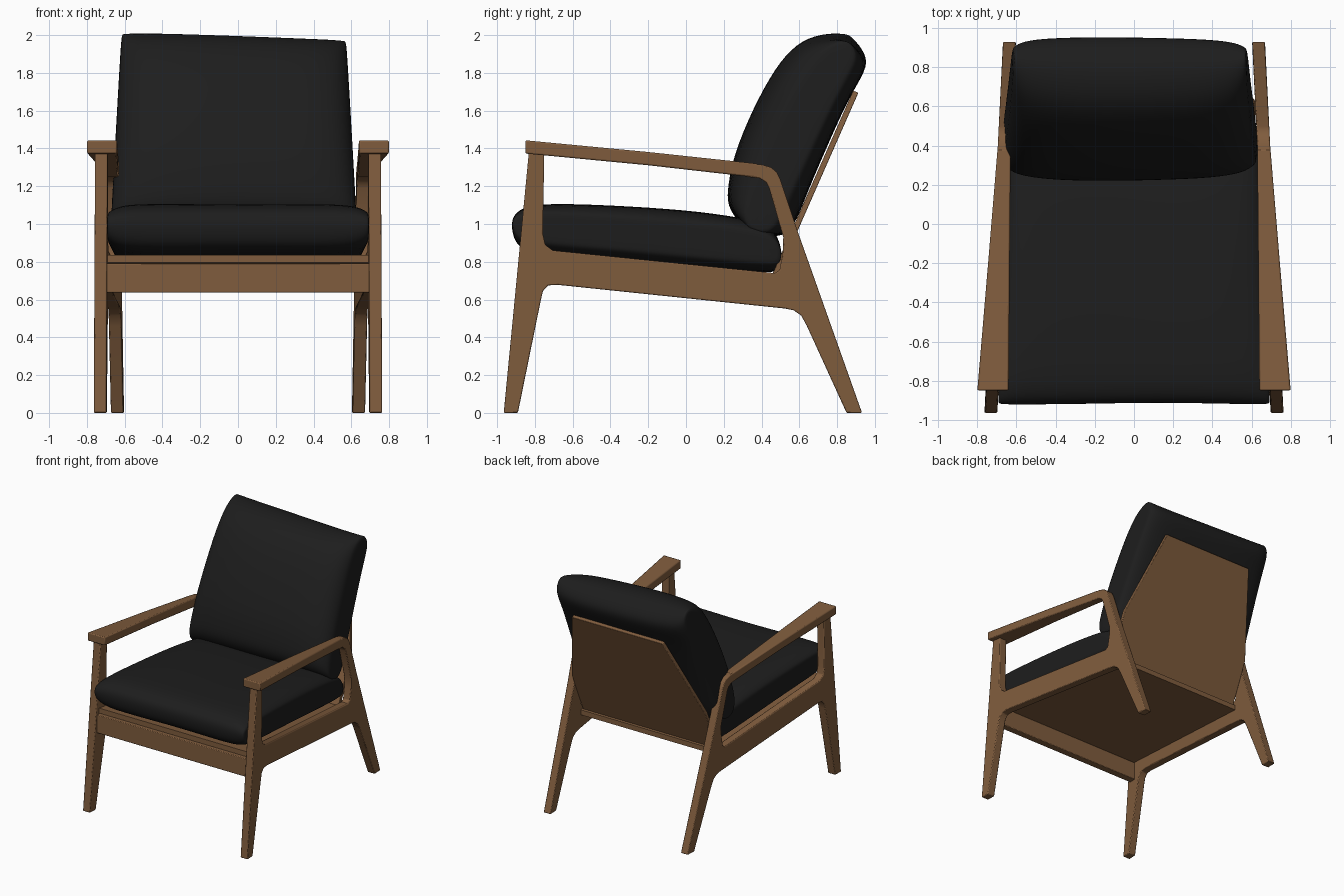
import bpy, bmesh, math


def material(name, rgb):
    m = bpy.data.materials.new(name)
    m.diffuse_color = (*rgb, 1)
    return m


WOOD = material("walnut wood", (0.216, 0.108, 0.047))
FABRIC = material("black fabric", (0.0125, 0.0125, 0.0125))


def loft(name, rings, mat, mirror=False, bevel=0.0, subsurf=0):
    """Skin a list of equal-length point rings and cap both ends."""
    bm = bmesh.new()
    rows = [[bm.verts.new(p) for p in ring] for ring in rings]
    n = len(rows[0])
    for a, b in zip(rows, rows[1:]):
        for i in range(n):
            j = (i + 1) % n
            bm.faces.new((a[i], a[j], b[j], b[i]))
    bm.faces.new(rows[0][::-1])
    bm.faces.new(rows[-1])
    bmesh.ops.recalc_face_normals(bm, faces=bm.faces)
    mesh = bpy.data.meshes.new(name)
    bm.to_mesh(mesh)
    bm.free()
    mesh.materials.append(mat)
    ob = bpy.data.objects.new(name, mesh)
    bpy.context.collection.objects.link(ob)
    bpy.ops.object.select_all(action='DESELECT')
    ob.select_set(True)
    bpy.context.view_layer.objects.active = ob
    if subsurf:
        bpy.ops.object.shade_smooth()
        ob.modifiers.new("soft", 'SUBSURF').levels = subsurf
        ob.modifiers["soft"].render_levels = subsurf
    else:
        bpy.ops.object.shade_smooth_by_angle(angle=math.radians(35))
    if bevel:
        b = ob.modifiers.new("rounded edges", 'BEVEL')
        b.width, b.segments, b.limit_method = bevel, 2, 'ANGLE'
        b.angle_limit = math.radians(40)
    if mirror:
        ob.modifiers.new("other side", 'MIRROR')
    return ob


def side_x(y):
    """Centre line of the side frames, which converge towards the back."""
    return 0.73 - 0.05 * (y + 0.95)


# Side frames: both legs, seat rail and rear arm bend in one profile (y, z)
frame = [(-0.89, 0), (-0.965, 0), (-0.83, 1.40), (-0.75, 1.39), (-0.758, 0.95), (-0.745, 0.89),
         (-0.705, 0.86), (0.47, 0.74), (0.495, 0.755), (0.513, 0.85), (0.515, 0.93),
         (0.44, 1.19), (0.425, 1.22), (0.39, 1.242), (0.32, 1.25), (0.32, 1.32),
         (0.40, 1.315), (0.45, 1.30), (0.48, 1.275), (0.50, 1.235), (0.595, 0.95),
         (0.932, 0), (0.85, 0), (0.64, 0.46), (0.61, 0.515), (0.57, 0.543), (0.52, 0.553),
         (-0.68, 0.678), (-0.73, 0.675), (-0.757, 0.645), (-0.768, 0.60)]
loft("side_frame", [[(side_x(y) + s * 0.033, y, z) for y, z in frame] for s in (-1, 1)],
     WOOD, mirror=True, bevel=0.006)

# Armrests: wide at the front, tapering into the frame
arm = []
for y, xi, xo, top, thick in ((-0.85, 0.64, 0.80, 1.443, 0.07), (-0.2, 0.635, 0.745, 1.381, 0.07),
                              (0.38, 0.63, 0.697, 1.319, 0.074)):
    arm.append([(xi, y, top - thick), (xo, y, top - thick), (xo, y, top), (xi, y, top)])
loft("armrest", arm, WOOD, mirror=True, bevel=0.008)

# Front rail
loft("front_rail", [[(x, -0.875, 0.637), (x, -0.815, 0.637), (x, -0.815, 0.79), (x, -0.875, 0.79)]
                    for x in (-0.705, 0.705)], WOOD, bevel=0.005)

# Sloping seat panel
loft("seat_panel", [[(-0.70, -0.85, 0.795 + h), (0.70, -0.85, 0.795 + h),
                     (0.63, 0.50, 0.665 + h), (-0.63, 0.50, 0.665 + h)] for h in (0, 0.042)], WOOD)

# Back panel: straight lower part, tapered upper part
outline = [(-0.62, 0.68), (0.62, 0.68), (0.62, 1.05), (0.42, 1.695), (-0.42, 1.695), (-0.62, 1.05)]
loft("back_panel", [[(x, 0.915 - 0.44 * (1.70 - z) - d, z + 0.4 * d) for x, z in outline]
                    for d in (0, 0.028)], WOOD, bevel=0.004)


def cushion(name, profile, stations, centre, axis, warp):
    """Side profile (y, z) swept over x, thinned across its long axis at each station."""
    ay, az = axis
    rings = []
    for x, t, l in stations:
        ring = []
        for y, z in profile:
            dy, dz = y - centre[0], z - centre[1]
            u, v = (dy * ay + dz * az) * l, (dz * ay - dy * az) * t
            ring.append(warp(x, centre[0] + u * ay - v * az, centre[1] + u * az + v * ay))
        rings.append(ring)
    return loft(name, rings, FABRIC, subsurf=2)


# Seat cushion
seat = [(-0.925, 0.97), (-0.92, 1.05), (-0.85, 1.095), (-0.72, 1.11), (-0.4, 1.10), (0, 1.075),
        (0.3, 1.035), (0.46, 0.99), (0.51, 0.88), (0.505, 0.76), (0.46, 0.735), (0.1, 0.765),
        (-0.4, 0.815), (-0.8, 0.84), (-0.90, 0.88)]
seat_stations = [(-0.697, 0.5, 0.985), (-0.692, 0.66, 0.995), (-0.64, 0.9, 1), (-0.54, 1.01, 1),
                 (-0.2, 0.99, 0.995), (0.1, 0.97, 0.985), (0.5, 1.01, 0.995), (0.64, 0.9, 1),
                 (0.692, 0.66, 0.995), (0.697, 0.5, 0.985)]
cushion("seat_cushion", seat, seat_stations, (-0.2, 0.935), (0.9953, -0.0968),
        lambda x, y, z: (x * (1 - 0.065 * (y + 0.9)), y, z))

# Back cushion: pinched towards its side seams
back = [(0.215, 1.09), (0.225, 1.2), (0.255, 1.36), (0.36, 1.61), (0.48, 1.83), (0.59, 1.955),
        (0.71, 2.005), (0.86, 2.005), (0.96, 1.90), (0.955, 1.82), (0.86, 1.67), (0.74, 1.40),
        (0.64, 1.17), (0.565, 0.97), (0.49, 0.925), (0.40, 0.94), (0.29, 0.985)]
back_stations = [(-0.627, 0.4, 1), (-0.622, 0.56, 1.005), (-0.57, 0.84, 1), (-0.42, 0.98, 0.995),
                 (-0.15, 1.03, 0.99), (0.15, 1.0, 0.985), (0.42, 0.95, 0.98), (0.57, 0.8, 0.985),
                 (0.622, 0.54, 0.99), (0.627, 0.4, 0.98)]
cushion("back_cushion", back, back_stations, (0.60, 1.44), (0.436, 0.9),
        lambda x, y, z: (x * (1.04 - 0.09 * (z - 1.0)) - 0.022, y, z - 0.022 * x * (z - 0.95)))
